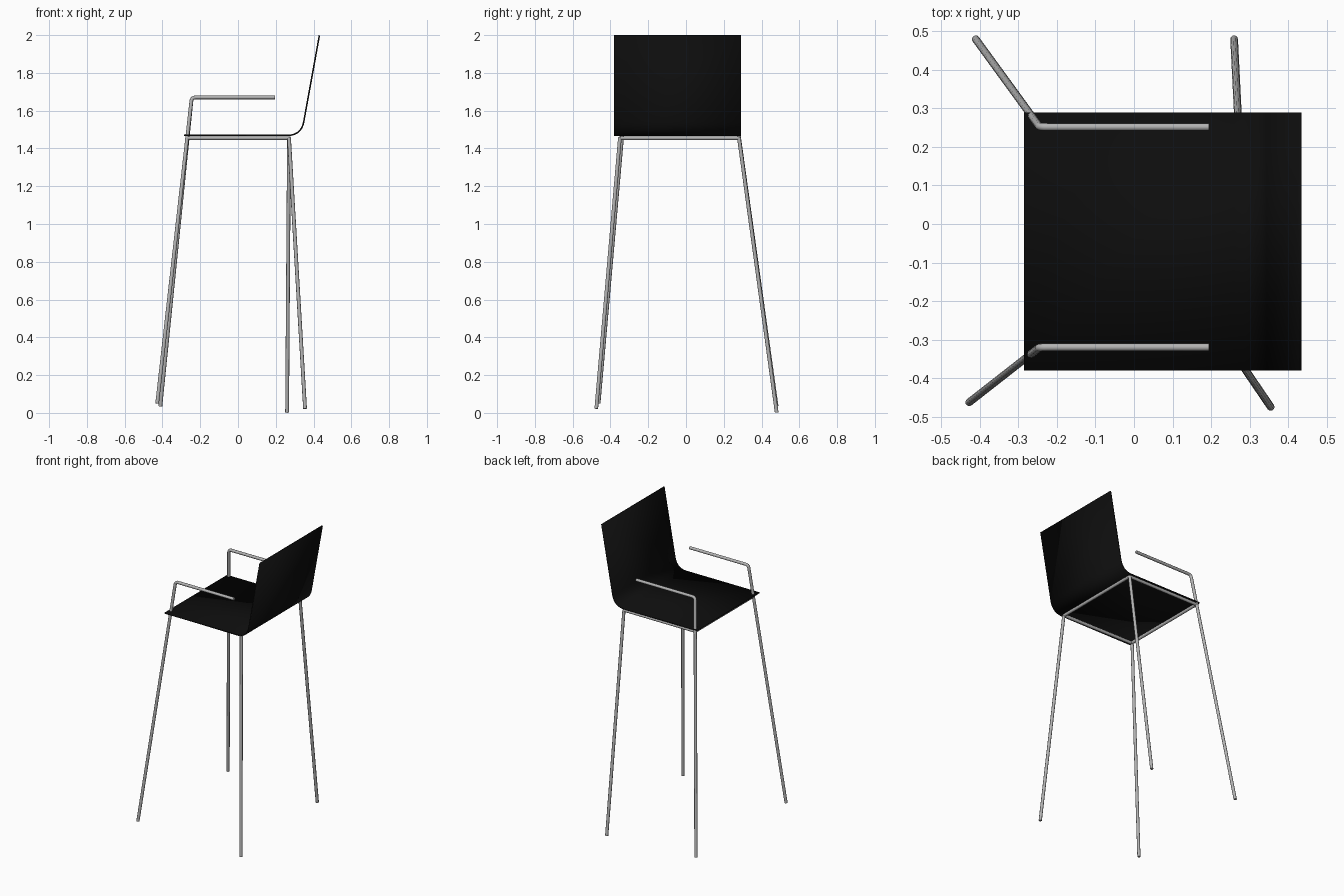
import bpy
import bmesh
import math
from mathutils import Vector

cube = bpy.data.objects.get("Cube")
if cube:
    bpy.data.objects.remove(cube)


def material(name, colour, roughness):
    mat = bpy.data.materials.new(name)
    mat.use_nodes = True
    mat.diffuse_color = colour
    bsdf = next(n for n in mat.node_tree.nodes if n.type == 'BSDF_PRINCIPLED')
    bsdf.inputs["Base Color"].default_value = colour
    bsdf.inputs["Roughness"].default_value = roughness
    return mat


black = material("black shell", (0.004, 0.004, 0.004, 1), 0.6)
steel = material("grey steel", (0.45, 0.45, 0.45, 1), 0.5)


def rounded(points, radius, steps):
    """Replace each inner corner of a path with a short curve."""
    pts = [Vector(p) for p in points]
    out = [pts[0]]
    for a, b, c in zip(pts, pts[1:], pts[2:]):
        start = b + (a - b).normalized() * radius
        end = b + (c - b).normalized() * radius
        for i in range(steps + 1):
            t = i / steps
            out.append(start * (1 - t) ** 2 + b * 2 * t * (1 - t) + end * t * t)
    return out + [pts[-1]]


def smooth(obj):
    bpy.ops.object.select_all(action='DESELECT')
    obj.select_set(True)
    bpy.context.view_layer.objects.active = obj
    bpy.ops.object.shade_smooth_by_angle(angle=math.radians(40))


def tube(name, points, radius=0.01):
    """Round steel tube swept along a path."""
    curve = bpy.data.curves.new(name, 'CURVE')
    curve.dimensions = '3D'
    curve.bevel_depth = radius
    curve.bevel_resolution = 3
    curve.use_fill_caps = True
    path = rounded(points, 0.02, 5)
    spline = curve.splines.new('POLY')
    spline.points.add(len(path) - 1)
    for point, co in zip(spline.points, path):
        point.co = (*co, 1)
    curve.materials.append(steel)
    obj = bpy.data.objects.new(name, curve)
    bpy.context.collection.objects.link(obj)
    bpy.ops.object.select_all(action='DESELECT')
    obj.select_set(True)
    bpy.context.view_layer.objects.active = obj
    bpy.ops.object.convert(target='MESH')
    smooth(bpy.context.object)


# Bent seat and back in one thin sheet
profile = rounded([(-0.285, 0, 1.469), (0.335, 0, 1.469), (0.431, 0, 1.999)], 0.075, 10)
bm = bmesh.new()
rows = [[bm.verts.new((p.x, y, p.z)) for p in profile] for y in (-0.38, 0.29)]
for i in range(len(profile) - 1):
    bm.faces.new((rows[0][i], rows[0][i + 1], rows[1][i + 1], rows[1][i]))
mesh = bpy.data.meshes.new("seat_shell")
bm.to_mesh(mesh)
bm.free()
mesh.materials.append(black)
shell = bpy.data.objects.new("seat_shell", mesh)
bpy.context.collection.objects.link(shell)
thickness = shell.modifiers.new("thickness", 'SOLIDIFY')
thickness.thickness = 0.008
thickness.offset = 0
smooth(shell)

# Front legs run up past the seat and bend into the armrests
tube("left_front_leg_and_arm",
     [(-0.411, 0.48, 0.035), (-0.245, 0.252, 1.67), (0.195, 0.252, 1.67)])
tube("right_front_leg_and_arm",
     [(-0.428, -0.463, 0.05), (-0.245, -0.32, 1.67), (0.195, -0.32, 1.67)])

# Back legs stop at the seat frame
tube("left_back_leg", [(0.26, 0.48, 0.002), (0.27, 0.28, 1.457)])
tube("right_back_leg", [(0.355, -0.475, 0.022), (0.27, -0.35, 1.457)])

# Four rails under the seat
corners = [(-0.266, 0.28, 1.455), (0.27, 0.28, 1.455),
           (0.27, -0.348, 1.455), (-0.266, -0.34, 1.455)]
for name, a, b in zip(("left", "back", "right", "front"), corners, corners[1:] + corners[:1]):
    tube(name + "_seat_rail", [a, b])
